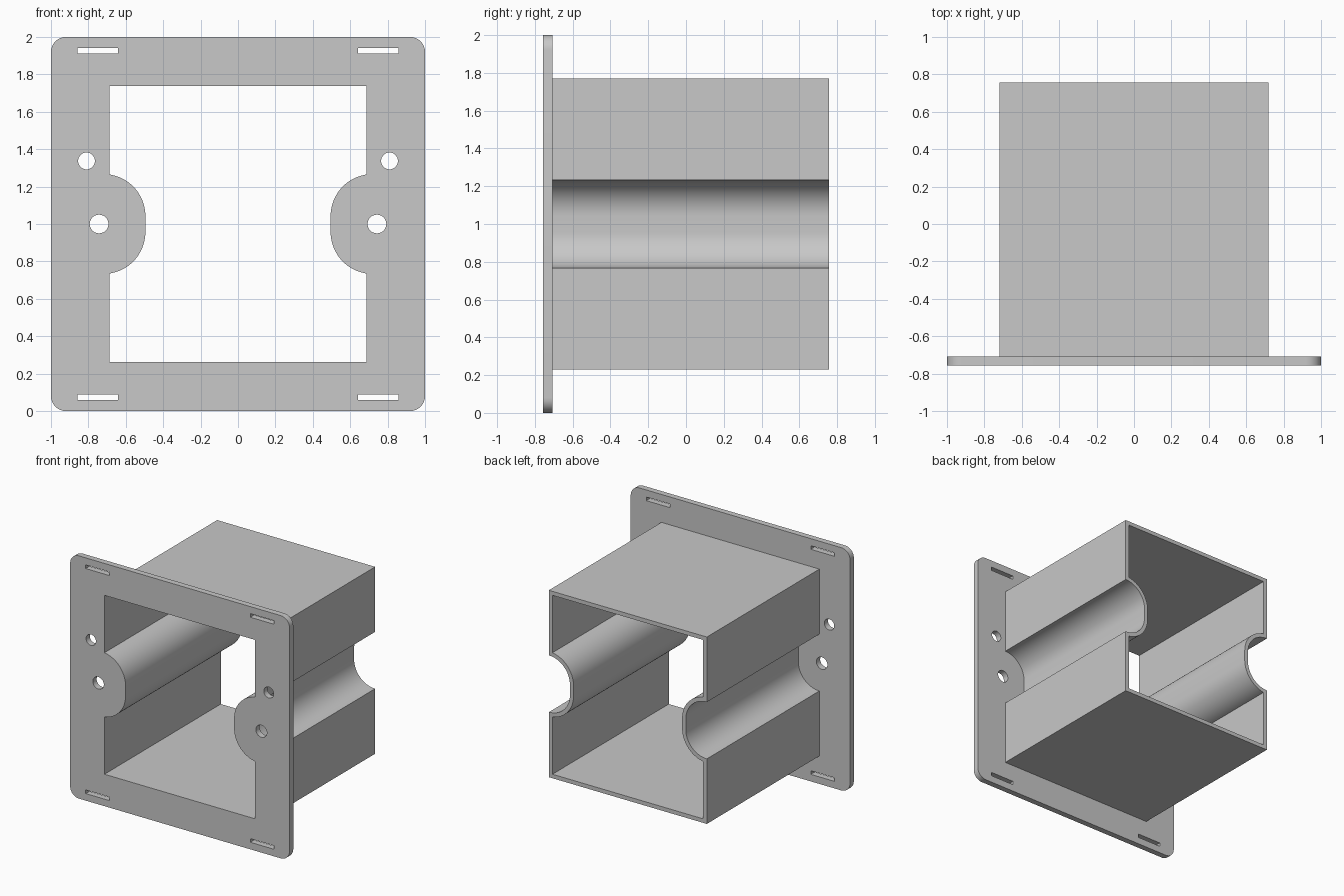
import bpy, bmesh
from math import pi, cos, sin, sqrt, asin

if "Cube" in bpy.data.objects:
    bpy.data.objects.remove(bpy.data.objects["Cube"], do_unlink=True)

grey = bpy.data.materials.new("plain grey")
grey.use_nodes = True
colour = (0.58, 0.58, 0.58, 1)
grey.diffuse_color = colour
grey.node_tree.nodes["Principled BSDF"].inputs["Base Color"].default_value = colour

MID = 1.0                              # height of the centre line
WALL = 0.033                           # shell thickness
OUT_X, OUT_Z = 0.72, 0.77              # half size of the shell
IN_X, IN_Z = OUT_X - WALL, OUT_Z - WALL
CHANNEL_R, CHANNEL_FLAT = 0.192, 0.042  # side channel radius and half flat
FRONT, JOINT, BACK = -0.757, -0.708, 0.757


def arc(cx, cz, r, start, end, steps):
    return [(cx + r * cos(start + (end - start) * i / steps),
             cz + r * sin(start + (end - start) * i / steps)) for i in range(steps + 1)]


def circle(cx, cz, r):
    return arc(cx, cz, r, 0, 2 * pi, 32)[:-1]


def rectangle(cx, cz, hx, hz):
    return [(cx + hx, cz - hz), (cx + hx, cz + hz), (cx - hx, cz + hz), (cx - hx, cz - hz)]


def rounded_square(half, r):
    pts = []
    for i, (sx, sz) in enumerate([(1, 1), (-1, 1), (-1, -1), (1, -1)]):
        pts += arc(sx * (half - r), MID + sz * (half - r), r, i * pi / 2, (i + 1) * pi / 2, 8)
    return pts


def notched_rectangle(hx, hz, r):
    """Rectangle with a rounded channel bulging in from each side."""
    a = asin((OUT_X - hx) / r)         # trims the arc where it meets the wall
    half = [(hx, MID - hz)]
    half += arc(OUT_X, MID - CHANNEL_FLAT, r, 1.5 * pi - a, pi, 20)
    half += arc(OUT_X, MID + CHANNEL_FLAT, r, pi, pi / 2 + a, 20)
    half += [(hx, MID + hz)]
    return half + [(-x, z) for x, z in reversed(half)]


def extruded_part(name, loops, y0, y1):
    """Fill the outline around its holes and extrude it from y0 to y1."""
    bm = bmesh.new()
    for loop in loops:
        verts = [bm.verts.new((x, y0, z)) for x, z in loop]
        for i, v in enumerate(verts):
            bm.edges.new((verts[i - 1], v))
    bmesh.ops.triangle_fill(bm, edges=bm.edges[:], use_beauty=True, use_dissolve=False)
    ext = bmesh.ops.extrude_face_region(bm, geom=bm.faces[:], use_keep_orig=True)
    moved = [g for g in ext["geom"] if isinstance(g, bmesh.types.BMVert)]
    bmesh.ops.translate(bm, verts=moved, vec=(0, y1 - y0, 0))
    bmesh.ops.recalc_face_normals(bm, faces=bm.faces[:])
    mesh = bpy.data.meshes.new(name)
    bm.to_mesh(mesh)
    bm.free()
    mesh.materials.append(grey)
    obj = bpy.data.objects.new(name, mesh)
    bpy.context.collection.objects.link(obj)
    bpy.ops.object.select_all(action="DESELECT")
    obj.select_set(True)
    bpy.context.view_layer.objects.active = obj
    bpy.ops.object.shade_smooth_by_angle(angle=pi / 6)


inner = notched_rectangle(IN_X, IN_Z, CHANNEL_R + WALL)
outer = notched_rectangle(OUT_X, OUT_Z, CHANNEL_R)

# Front flange with its opening, screw holes and strap slots
holes = [inner]
for side in (-1, 1):
    holes.append(circle(side * 0.743, MID, 0.05))
    holes.append(circle(side * 0.81, 1.337, 0.045))
    for up in (-1, 1):
        holes.append(rectangle(side * 0.75, MID + up * 0.927, 0.108, 0.015))
extruded_part("front_flange", [rounded_square(1, 0.08)] + holes, FRONT, JOINT)

# Open box with a channel along each side
extruded_part("box_shell", [outer, inner], JOINT, BACK)
